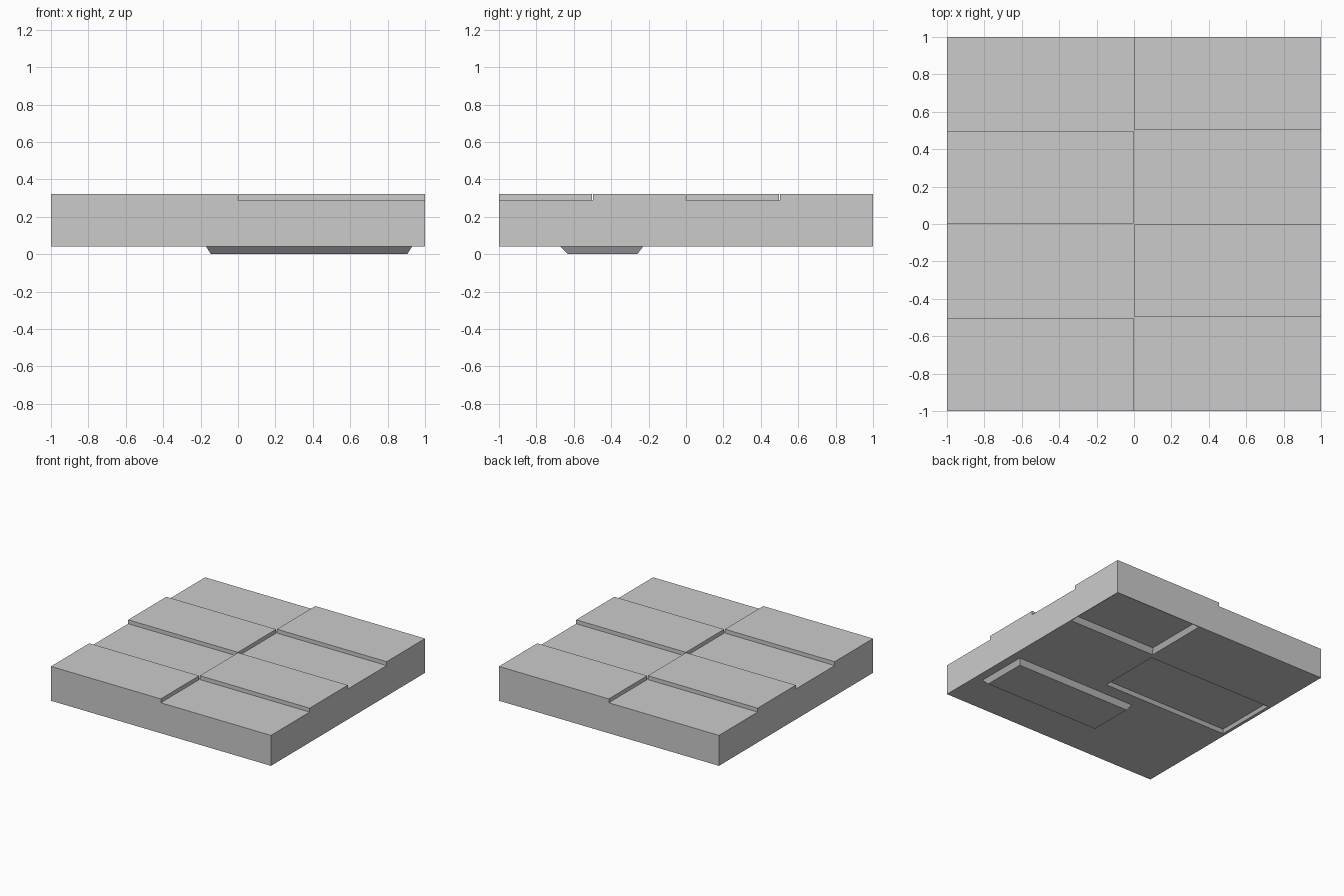
import bpy, bmesh

if "Cube" in bpy.data.objects:
    bpy.data.objects.remove(bpy.data.objects["Cube"])


def frustum(name, lower, upper):
    """Block between two rectangles, each given as x0, x1, y0, y1, z."""
    bm = bmesh.new()
    rings = []
    for x0, x1, y0, y1, z in (lower, upper):
        rings.append([bm.verts.new((x, y, z)) for x, y in
                      ((x0, y0), (x1, y0), (x1, y1), (x0, y1))])
    a, b = rings
    bm.faces.new(a[::-1])
    bm.faces.new(b)
    for i in range(4):
        j = (i + 1) % 4
        bm.faces.new((a[i], a[j], b[j], b[i]))
    bmesh.ops.recalc_face_normals(bm, faces=bm.faces)
    mesh = bpy.data.meshes.new(name)
    bm.to_mesh(mesh)
    bm.free()
    obj = bpy.data.objects.new(name, mesh)
    bpy.context.collection.objects.link(obj)
    return obj


def cut(target, cutter):
    cutter.hide_render = True
    cutter.hide_viewport = True
    mod = target.modifiers.new(cutter.name, 'BOOLEAN')
    mod.operation = 'DIFFERENCE'
    mod.solver = 'EXACT'
    mod.object = cutter


BASE, TOP, LOW = 0.04, 0.322, 0.29

# Main slab
slab = frustum("slab", (-1, 1, -1, 1, BASE), (-1, 1, -1, 1, TOP))

# Checkerboard of sunken planks on the top
e = 0.002
for n, (x, y) in enumerate(((0, -1), (0, 0), (-1, -0.5), (-1, 0.5))):
    x0, x1 = (-e, 1.1) if x == 0 else (-1.1, e)
    y0 = -1.1 if y == -1 else y - e
    y1 = 1.1 if y == 0.5 else y + 0.5 + e
    rect = (x0, x1, y0, y1)
    cut(slab, frustum(f"plank_recess_cutter_{n}", (*rect, LOW), (*rect, 0.5)))

# Tapered pockets in the underside
for n, (x0, x1, y0, y1, d) in enumerate(((-0.975, 0.172, -0.12, 0.41, 0.025),
                                         (0.195, 0.995, 0.45, 0.995, 0.038))):
    dx, dy = 0.6 * d, 0.8 * d
    cut(slab, frustum(f"pocket_cutter_{n}",
                      (x0 - dx, x1 + dx, y0 - dy, y1 + dy, BASE - d),
                      (x0 + dx, x1 - dx, y0 + dy, y1 - dy, BASE + d)))

# Tapered foot pad under the slab
frustum("foot_pad", (-0.145, 0.905, -0.63, -0.26, 0), (-0.17, 0.93, -0.67, -0.23, BASE))
